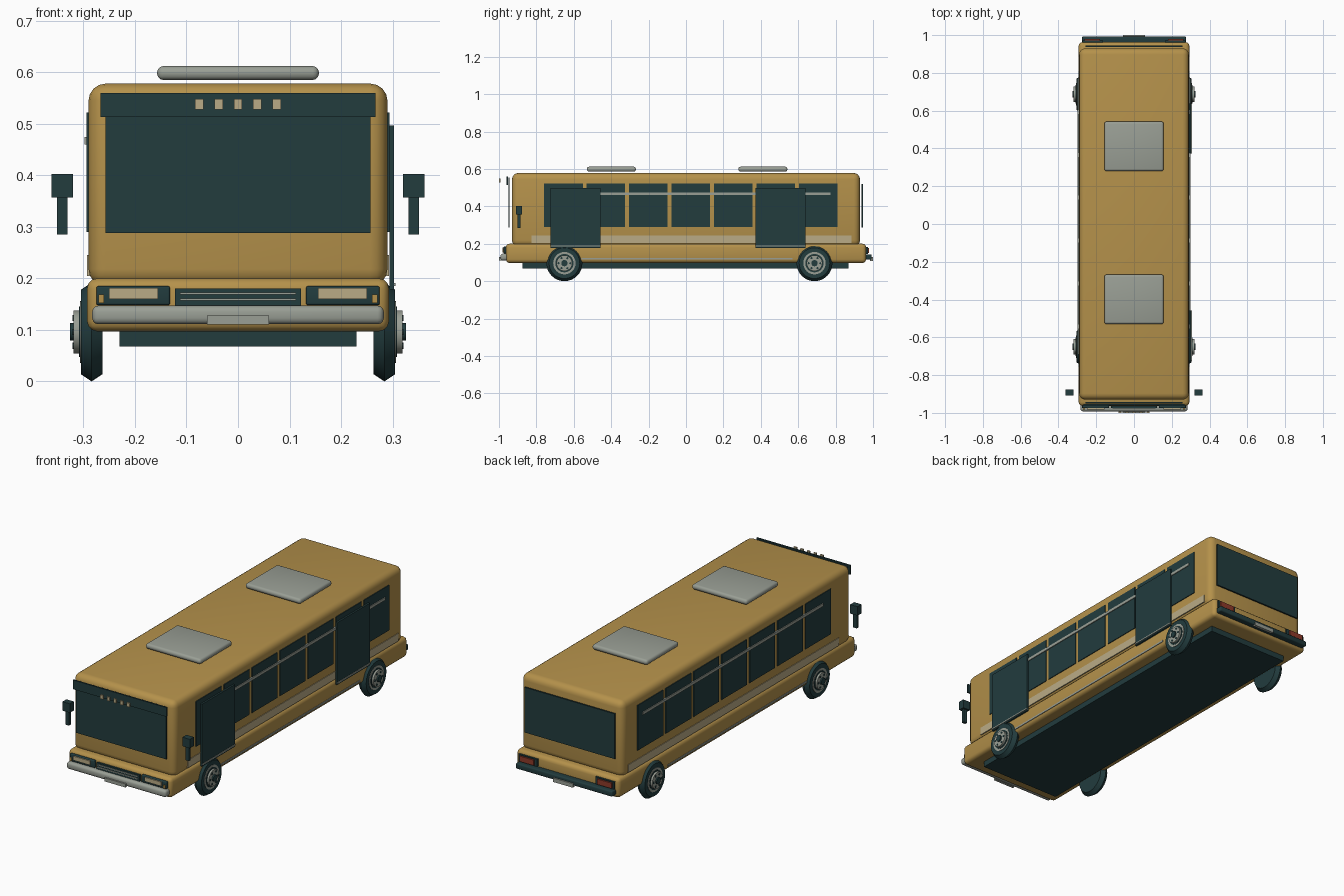
import bpy, bmesh, math
from mathutils import Vector

cube = bpy.data.objects.get("Cube")
if cube:
    bpy.data.objects.remove(cube, do_unlink=True)


def material(name, r, g, b):
    m = bpy.data.materials.new(name)
    m.use_nodes = True
    m.diffuse_color = (r, g, b, 1)
    bsdf = next(n for n in m.node_tree.nodes if n.type == 'BSDF_PRINCIPLED')
    bsdf.inputs["Base Color"].default_value = (r, g, b, 1)
    return m


GOLD = material("gold paint", 0.46, 0.285, 0.07)
DARK = material("dark teal", 0.016, 0.045, 0.048)
GREY = material("light grey", 0.32, 0.345, 0.30)
CREAM = material("cream", 0.49, 0.41, 0.24)
RED = material("tail red", 0.27, 0.042, 0.022)


def finish(name, bm, mat):
    bmesh.ops.recalc_face_normals(bm, faces=bm.faces)
    mesh = bpy.data.meshes.new(name)
    bm.to_mesh(mesh)
    bm.free()
    mesh.materials.append(mat)
    mesh.shade_smooth()
    mesh.set_sharp_from_angle(angle=math.radians(35))
    obj = bpy.data.objects.new(name, mesh)
    bpy.context.collection.objects.link(obj)
    return obj


def box(name, mat, x, y, z, bevel=0, segments=3):
    """Box given by its (min, max) range on each axis."""
    bm = bmesh.new()
    bmesh.ops.create_cube(bm, size=1)
    for v in bm.verts:
        v.co = Vector([(a + b) / 2 + c * (b - a) for (a, b), c in zip((x, y, z), v.co)])
    if bevel:
        bmesh.ops.bevel(bm, geom=bm.edges[:], offset=bevel, offset_type='OFFSET',
                        segments=segments, profile=0.5, affect='EDGES', clamp_overlap=True)
    return finish(name, bm, mat)


def pair(name, mat, x, y, z, bevel=0):
    """The same box on the left (+x) and right (-x)."""
    box("left_" + name, mat, x, y, z, bevel)
    box("right_" + name, mat, (-x[1], -x[0]), y, z, bevel)


def lathe(name, mat, profile, side, y, z, steps=32):
    """Spin (x, radius) points around an axle parallel to x."""
    bm = bmesh.new()
    verts = [bm.verts.new((side * px, y, z + r)) for px, r in profile]
    edges = [bm.edges.new(e) for e in zip(verts, verts[1:])]
    bmesh.ops.spin(bm, geom=verts + edges, cent=(0, y, z), axis=(1, 0, 0),
                   dvec=(0, 0, 0), angle=2 * math.pi, steps=steps)
    bmesh.ops.remove_doubles(bm, verts=bm.verts, dist=0.0001)
    return finish(name, bm, mat)


def disc(name, mat, x0, x1, r, side, y, z, steps=32):
    return lathe(name, mat, [(x0, 0), (x0, r), (x1, r), (x1, 0)], side, y, z, steps)


# Body shell and underfloor
box("upper_body", GOLD, (-0.29, 0.29), (-0.93, 0.93), (0.185, 0.578), 0.033, 4)
box("lower_body", GOLD, (-0.293, 0.293), (-0.963, 0.963), (0.097, 0.2), 0.02)
box("underfloor", DARK, (-0.23, 0.23), (-0.875, 0.87), (0.068, 0.1))

# Roof units
for label, y0 in (("front", -0.53), ("rear", 0.28)):
    box(label + "_roof_unit", GREY, (-0.157, 0.157), (y0, y0 + 0.262), (0.585, 0.612), 0.012)

# Side windows, rails and stripes
for i in range(7):
    yc = -0.655 + 0.227 * i
    pair(f"side_window_{i + 1}", DARK, (0.287, 0.294), (yc - 0.103, yc + 0.103), (0.29, 0.522))
pair("window_rail", GREY, (0.29, 0.298), (-0.69, 0.773), (0.46, 0.474))
pair("side_stripe", CREAM, (0.286, 0.293), (-0.825, 0.885), (0.205, 0.245))
pair("rub_rail", GREY, (0.288, 0.296), (-0.56, 0.57), (0.116, 0.125))

# Doors with steps, left side only
for label, y0 in (("front", -0.725), ("rear", 0.372)):
    box(label + "_door", DARK, (0.294, 0.303), (y0, y0 + 0.267), (0.178, 0.497))
    box(label + "_door_step", GREY, (0.295, 0.306), (y0, y0 + 0.267), (0.185, 0.191))

# Windscreen, sign band and marker lights
box("windscreen", DARK, (-0.257, 0.257), (-0.95, -0.943), (0.288, 0.555))
box("sign_band", DARK, (-0.267, 0.267), (-0.96, -0.952), (0.513, 0.56))
for i in range(5):
    xc = 0.0375 * (i - 2)
    box(f"marker_light_{i + 1}", CREAM, (xc - 0.008, xc + 0.008), (-1.0, -0.992), (0.528, 0.548))

# Front lights, grille and bumper
pair("headlight_housing", DARK, (0.132, 0.275), (-0.975, -0.955), (0.148, 0.185), 0.004)
pair("headlight", CREAM, (0.155, 0.25), (-0.981, -0.97), (0.16, 0.181))
pair("turn_signal", GOLD, (0.26, 0.271), (-0.981, -0.97), (0.152, 0.169))
box("grille", DARK, (-0.122, 0.122), (-0.973, -0.955), (0.147, 0.18))
for i, z in enumerate((0.159, 0.171)):
    box(f"grille_bar_{i + 1}", GREY, (-0.113, 0.113), (-0.978, -0.97), (z - 0.002, z + 0.002))
box("front_bumper", GREY, (-0.283, 0.283), (-0.992, -0.95), (0.111, 0.147), 0.012)
box("front_plate", GREY, (-0.06, 0.06), (-1.0, -0.985), (0.11, 0.128))

# Rear window, lights and bumper
box("rear_window", DARK, (-0.257, 0.257), (0.938, 0.946), (0.288, 0.52))
pair("tail_housing", DARK, (0.165, 0.272), (0.955, 0.972), (0.146, 0.183))
pair("tail_light", RED, (0.18, 0.262), (0.965, 0.979), (0.15, 0.178))
box("rear_bumper", DARK, (-0.275, 0.275), (0.95, 0.993), (0.115, 0.143), 0.006)
box("rear_plate", GREY, (-0.057, 0.057), (0.985, 1.0), (0.108, 0.128))

# Mirrors
pair("mirror_head", DARK, (0.32, 0.362), (-0.908, -0.876), (0.357, 0.403))
pair("mirror_arm", DARK, (0.331, 0.351), (-0.9, -0.885), (0.285, 0.358))

# Wheels
TYRE = [(0.263, 0), (0.263, 0.082), (0.284, 0.096), (0.305, 0.082), (0.305, 0.06), (0.295, 0.06), (0.295, 0)]
for side, sname in ((1, "left"), (-1, "right")):
    for y, pos in ((-0.65, "front"), (0.687, "rear")):
        name = f"{sname}_{pos}_"
        z = 0.096
        lathe(name + "tyre", DARK, TYRE, side, y, z)
        disc(name + "rim", GREY, 0.29, 0.307, 0.06, side, y, z)
        disc(name + "rim_recess", DARK, 0.3, 0.309, 0.049, side, y, z)
        disc(name + "hub_plate", GREY, 0.3, 0.319, 0.042, side, y, z)
        disc(name + "hub_cap", DARK, 0.31, 0.326, 0.017, side, y, z, 16)
        for k in range(6):
            a = k * math.tau / 6
            disc(f"{name}bolt_{k + 1}", DARK, 0.312, 0.321, 0.006, side,
                 y + 0.031 * math.cos(a), z + 0.031 * math.sin(a), 8)
